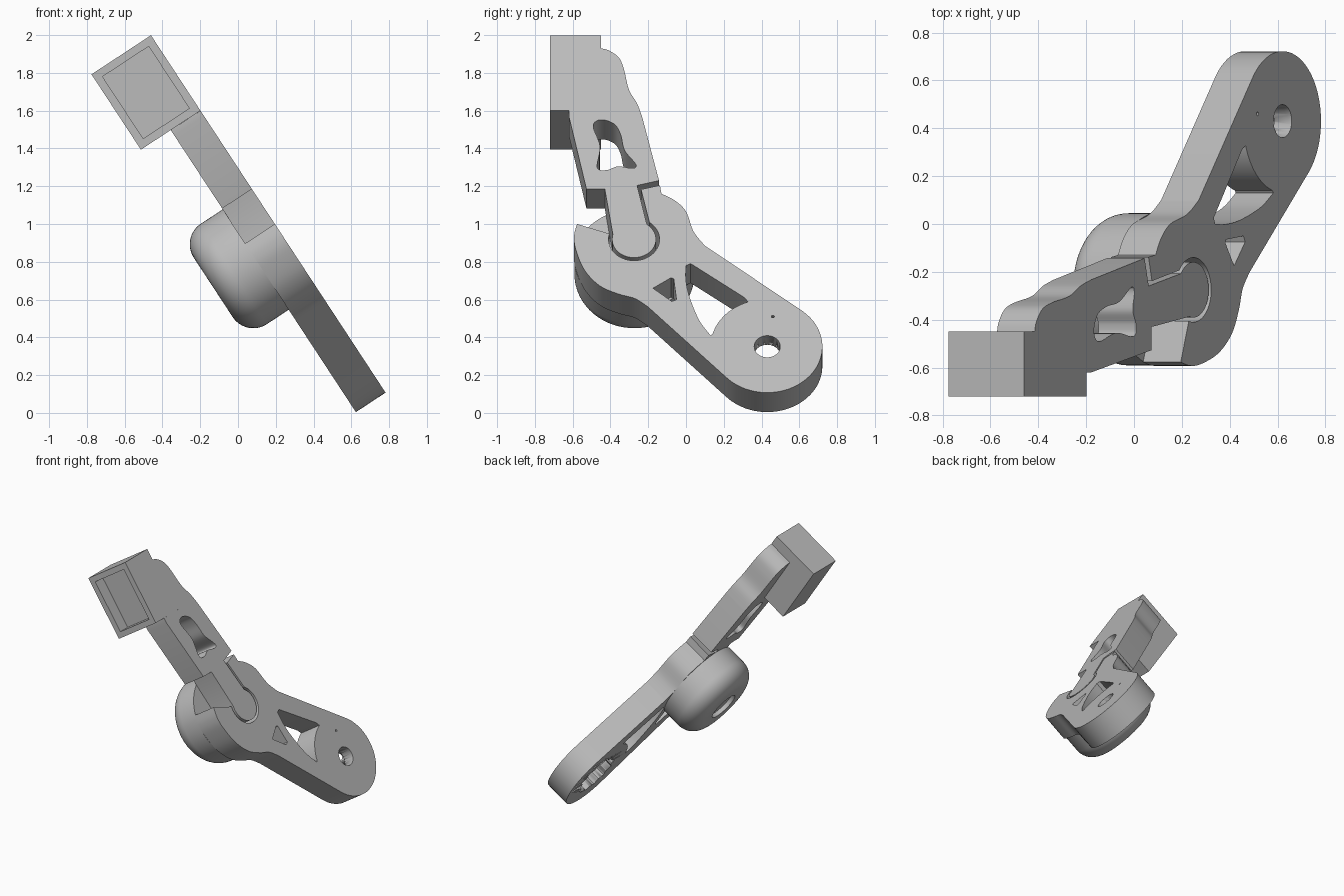
import bpy, bmesh, math
from mathutils import Matrix, Vector

if "Cube" in bpy.data.objects:
    bpy.data.objects.remove(bpy.data.objects["Cube"], do_unlink=True)

# Tilted frame: local x = world y, local y runs up the arm, local z is the plate normal
S, C = 0.5488, 0.836
FRAME = Matrix(((0, -S, C, 0), (1, 0, 0, 0), (0, C, S, 0), (0, 0, 0, 1)))
BACK, FACE = 0.524, 0.712
JOINT, END = (-0.275, 0.632), (0.43, -0.047)

grey = bpy.data.materials.new("plain_grey")
grey.use_nodes = True
grey.diffuse_color = (0.5, 0.5, 0.5, 1)
grey.node_tree.nodes["Principled BSDF"].inputs["Base Color"].default_value = (0.5, 0.5, 0.5, 1)


def flat(points):
    """Turn (y, height on the face) into plate coordinates."""
    return [(y, 1.196 * z - 0.467) for y, z in points]


def curve(points, closed=False, steps=6):
    """Smooth path through the points."""
    p = [Vector(q) for q in flat(points)]
    n = len(p)
    out = []
    for i in range(n if closed else n - 1):
        if closed:
            a, b, c, d = (p[(i + k) % n] for k in (-1, 0, 1, 2))
        else:
            a, b, c, d = (p[min(max(i + k, 0), n - 1)] for k in (-1, 0, 1, 2))
        for s in range(steps):
            t = s / steps
            q = b + (c - a) * t / 2 + (2 * a - 5 * b + 4 * c - d) * t * t / 2 \
                + (3 * b - a - 3 * c + d) * t ** 3 / 2
            out.append(tuple(q))
    return out if closed else out + [tuple(p[-1])]


def arc(centre, r, start, stop, n=32):
    angles = [math.radians(start + (stop - start) * i / n) for i in range(n + 1)]
    return [(centre[0] + r * math.cos(a), centre[1] + r * math.sin(a)) for a in angles]


def circle(centre, r, n=32):
    return arc(centre, r, 0, 360, n)[:-1]


def finish(name, mesh, smooth=True):
    mesh.name = name
    mesh.materials.clear()
    mesh.materials.append(grey)
    obj = bpy.data.objects.new(name, mesh)
    bpy.context.collection.objects.link(obj)
    bpy.ops.object.select_all(action="DESELECT")
    obj.select_set(True)
    bpy.context.view_layer.objects.active = obj
    if smooth:
        bpy.ops.object.shade_smooth_by_angle(angle=math.radians(30))
    return obj


def plate(name, loops, low, high):
    """Extrude an outline, with holes, between two depths."""
    data = bpy.data.curves.new(name + "_profile", "CURVE")
    data.dimensions, data.fill_mode = "2D", "BOTH"
    data.extrude = (high - low) / 2
    for loop in loops:
        spline = data.splines.new("POLY")
        spline.points.add(len(loop) - 1)
        for point, (x, y) in zip(spline.points, loop):
            point.co = (x, y, 0, 1)
        spline.use_cyclic_u = True
    temp = bpy.data.objects.new(name + "_profile", data)
    bpy.context.collection.objects.link(temp)
    graph = bpy.context.evaluated_depsgraph_get()
    mesh = bpy.data.meshes.new_from_object(temp.evaluated_get(graph))
    bpy.data.objects.remove(temp, do_unlink=True)
    bm = bmesh.new()
    bm.from_mesh(mesh)
    bmesh.ops.remove_doubles(bm, verts=bm.verts, dist=0.0003)
    bmesh.ops.recalc_face_normals(bm, faces=bm.faces)
    bm.transform(FRAME @ Matrix.Translation((0, 0, (low + high) / 2)))
    bm.to_mesh(mesh)
    bm.free()
    return finish(name, mesh)


# Lower link: rounded end, waist and open socket for the joint
lower = arc(JOINT, 0.135, 165, 413)
lower += flat([(-0.238, 1.183), (-0.138, 1.205)])
lower += curve([(-0.13, 1.16), (-0.06, 1.125), (0, 1.066), (0.04, 0.96), (0.1, 0.885)])
lower += arc(END, 0.292, 50, -137)
lower += curve([(-0.2, 0.56), (-0.27, 0.605), (-0.36, 0.63), (-0.46, 0.675), (-0.54, 0.76),
                (-0.585, 0.87), (-0.592, 0.94), (-0.577, 1.0)])
window = curve([(0.13, 0.41), (0.07, 0.49), (0.02, 0.61), (0, 0.7), (0, 0.78)])
window += flat([(0.025, 0.79), (0.31, 0.61), (0.33, 0.585)]) + arc(END, 0.3, 109, 165, 12)
small_window = flat([(-0.175, 0.66), (-0.08, 0.715), (-0.065, 0.71), (-0.05, 0.6), (-0.075, 0.59)])
pin = circle((0.46, 0.143), 0.008, 12)
lower_link = plate("lower_link", [lower, window, small_window, circle(END, 0.069), pin], BACK, FACE)

# Scalloped pocket sunk into the back of the lower link
lobes = []
for i in range(96):
    a = math.tau * i / 96
    r = 0.16 + 0.014 * math.cos(12 * a)
    lobes.append((END[0] + r * math.cos(a), END[1] + r * math.sin(a)))
cutter = plate("pocket_cutter", [lobes], BACK - 0.05, BACK + 0.1)
cutter.hide_render = True
cut = lower_link.modifiers.new("pocket", "BOOLEAN")
cut.operation, cut.solver, cut.object = "DIFFERENCE", "EXACT", cutter
bpy.context.view_layer.objects.active = lower_link
bpy.ops.object.modifier_apply(modifier="pocket")
bpy.data.objects.remove(cutter, do_unlink=True)

# Upper link: wavy edge, shoulders, neck and round joint
upper = curve([(-0.45, 1.93), (-0.407, 1.918), (-0.355, 1.88), (-0.328, 1.817), (-0.302, 1.71),
               (-0.26, 1.64), (-0.233, 1.57)])
upper += flat([(-0.143, 1.23), (-0.259, 1.204)])
upper += arc(JOINT, 0.116, 54, -195)
upper += flat([(-0.43, 1.185), (-0.527, 1.185), (-0.62, 1.57), (-0.62, 1.6), (-0.45, 1.6)])
opening = curve([(-0.49, 1.51), (-0.475, 1.545), (-0.43, 1.55), (-0.375, 1.525), (-0.345, 1.47),
                 (-0.325, 1.39), (-0.265, 1.315), (-0.285, 1.295), (-0.36, 1.305),
                 (-0.42, 1.285), (-0.47, 1.3), (-0.455, 1.41)], closed=True)
plate("upper_link", [upper, opening], BACK, FACE)

# Joint housing: rounded drum behind the socket with a shallow recess
profile = [(0, BACK), (0.318, BACK)]
profile += arc((0.188, 0.385), 0.13, 0, -90, 12)
profile += [(0.11, 0.255), (0.11, 0.285), (0, 0.285)]
bm = bmesh.new()
verts = [bm.verts.new((r, 0, h)) for r, h in profile]
edges = [bm.edges.new(pair) for pair in zip(verts, verts[1:])]
bmesh.ops.spin(bm, geom=verts + edges, cent=(0, 0, 0), axis=(0, 0, 1),
               angle=math.tau, steps=64, use_merge=False)
bmesh.ops.remove_doubles(bm, verts=bm.verts, dist=0.0005)
bmesh.ops.recalc_face_normals(bm, faces=bm.faces)
bm.transform(FRAME @ Matrix.Translation((JOINT[0] + 0.002, JOINT[1] - 0.005, 0)))
housing = bpy.data.meshes.new("joint_housing")
bm.to_mesh(housing)
bm.free()
finish("joint_housing", housing)

# End block with a rectangular recess in its front
bm = bmesh.new()
size, middle = (0.27, 0.477, FACE - 0.335), (-0.585, 1.6855, (FACE + 0.335) / 2)
bmesh.ops.create_cube(bm, size=1, matrix=Matrix.Translation(middle) @ Matrix.Diagonal((*size, 1)))
bm.normal_update()
front = min(bm.faces, key=lambda f: f.calc_center_median().x)
bmesh.ops.inset_region(bm, faces=[front], thickness=0.06)
sunk = bmesh.ops.extrude_discrete_faces(bm, faces=[front])["faces"][0]
bmesh.ops.translate(bm, verts=sunk.verts[:], vec=(0.09, 0, 0))
bmesh.ops.recalc_face_normals(bm, faces=bm.faces)
bm.transform(FRAME)
block = bpy.data.meshes.new("end_block")
bm.to_mesh(block)
bm.free()
finish("end_block", block, smooth=False)
